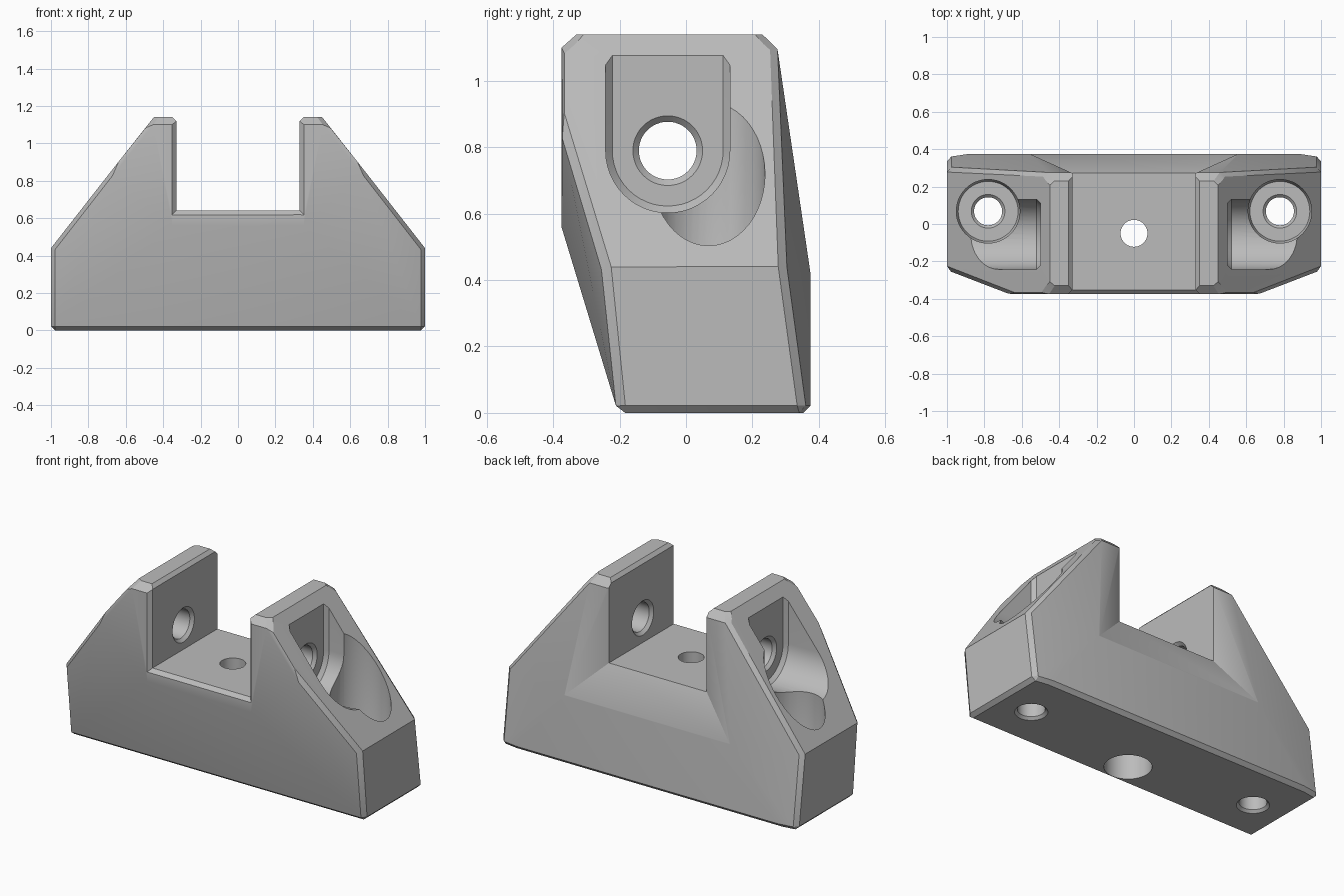
import bpy
import bmesh
import math
from mathutils import Vector

cube = bpy.data.objects.get("Cube")
if cube:
    bpy.data.objects.remove(cube, do_unlink=True)

grey = bpy.data.materials.new("plain grey")
grey.use_nodes = True
grey.diffuse_color = (0.5, 0.5, 0.5, 1)
grey.node_tree.nodes["Principled BSDF"].inputs["Base Color"].default_value = (0.5, 0.5, 0.5, 1)


def hull(name, points):
    """Convex solid around a set of points."""
    bm = bmesh.new()
    verts = [bm.verts.new(p) for p in points]
    bmesh.ops.convex_hull(bm, input=verts)
    loose = [v for v in bm.verts if not v.link_faces]
    bmesh.ops.delete(bm, geom=loose, context='VERTS')
    bmesh.ops.dissolve_limit(bm, angle_limit=math.radians(0.5), verts=bm.verts[:], edges=bm.edges[:])
    bmesh.ops.recalc_face_normals(bm, faces=bm.faces[:])
    mesh = bpy.data.meshes.new(name)
    bm.to_mesh(mesh)
    bm.free()
    obj = bpy.data.objects.new(name, mesh)
    bpy.context.collection.objects.link(obj)
    mesh.materials.append(grey)
    return obj


def both(points):
    """Points plus their mirror image across x = 0."""
    return [(s * x, y, z) for s in (1, -1) for x, y, z in points]


def ring(centre, axis, radius, count=48):
    a, b = (Vector((0, 1, 0)), Vector((0, 0, 1))) if axis == 'X' else (Vector((1, 0, 0)), Vector((0, 1, 0)))
    step = math.tau / count
    return [tuple(Vector(centre) + radius * (math.cos(i * step) * a + math.sin(i * step) * b))
            for i in range(count)]


def apply(obj, modifier):
    bpy.context.view_layer.objects.active = obj
    bpy.ops.object.modifier_apply(modifier=modifier.name)


def cut(obj, points):
    cutter = hull("cutter", points)
    cutter.hide_render = True
    mod = obj.modifiers.new("cut", 'BOOLEAN')
    mod.operation = 'DIFFERENCE'
    mod.solver = 'EXACT'
    mod.object = cutter
    apply(obj, mod)
    bpy.data.objects.remove(cutter, do_unlink=True)


# Faceted body with sloping shoulders and bulging front and back
body = hull("bracket_body", both([
    (1, -0.205, 0), (1, 0.36, 0), (0.9, 0.375, 0),
    (1, -0.25, 0.44), (1, 0.30, 0.44),
    (0.35, -0.375, 0.56), (0.68, -0.375, 0.85), (0.56, 0.375, 0.42),
    (0.48, -0.375, 1.10), (0.48, 0.275, 1.10),
    (0.45, -0.33, 1.14), (0.45, 0.23, 1.14)]))
bevel = body.modifiers.new("chamfer", 'BEVEL')
bevel.width = 0.022
bevel.segments = 1
bevel.limit_method = 'ANGLE'
bevel.angle_limit = math.radians(58)
apply(body, bevel)

# Central notch, then its flared front lip and top edges
cut(body, both([(0.33, y, z) for y in (-0.6, 0.6) for z in (0.64, 1.3)]))
cut(body, both([(w, y, z) for w, y, b in ((0.33, -0.353, 0.64), (0.37, -0.393, 0.60))
                for z in (b, 1.3)]))
cut(body, both([(w, y, z) for w, z in ((0.33, 1.12), (0.37, 1.16)) for y in (-0.6, 0.6)]))

# Sloping relief on the back below the notch
cut(body, both([p for d in (0, 0.4) for p in (
    (0.33, 0.272 + d, 0.64), (0.56, 0.376 + d, 0.42), (0.33, 0.272 + d, 1.3))]))

# Centre hole with a counterbore underneath
cut(body, ring((0, -0.05, -0.1), 'Z', 0.072) + ring((0, -0.05, 0.8), 'Z', 0.072))
cut(body, ring((0, -0.05, -0.1), 'Z', 0.13) + ring((0, -0.05, 0.4), 'Z', 0.13))


def slot(x, half):
    """U-shaped outline of the shoulder pocket."""
    y, z = -0.055, 0.79
    lower = [p for p in ring((x, y, z), 'X', half) if p[2] <= z + 0.001]
    return lower + [(x, y - half, 1.3), (x, y + half, 1.3)]


for s in (1, -1):
    # Shoulder pocket and vertical screw well
    cut(body, slot(s * 0.5, 0.167) + slot(s * 0.522, 0.187) + slot(s * 1.2, 0.187))
    well = (s * 0.78, 0.068)
    cut(body, ring((*well, 0.2), 'Z', 0.16) + ring((*well, 0.23), 'Z', 0.17) + ring((*well, 1.0), 'Z', 0.17))
    # Screw hole with a chamfered mouth at each end
    cut(body, ring((*well, -0.1), 'Z', 0.075) + ring((*well, 0.3), 'Z', 0.075))
    cut(body, ring((*well, -0.02), 'Z', 0.11) + ring((*well, 0.015), 'Z', 0.075))
    cut(body, ring((*well, 0.185), 'Z', 0.075) + ring((*well, 0.21), 'Z', 0.1))
    # Cross hole through the cheek, chamfered on both faces
    pin = (-0.055, 0.79)
    cut(body, ring((s * 0.2, *pin), 'X', 0.087) + ring((s * 0.6, *pin), 'X', 0.087))
    for x, outward in ((0.5, 1), (0.33, -1)):
        cut(body, ring((s * (x - outward * 0.018), *pin), 'X', 0.087)
            + ring((s * (x + outward * 0.01), *pin), 'X', 0.115))

# Soft facets with crisp edges
for o in bpy.context.selected_objects:
    o.select_set(False)
body.select_set(True)
bpy.context.view_layer.objects.active = body
bpy.ops.object.shade_smooth_by_angle(angle=math.radians(28))
